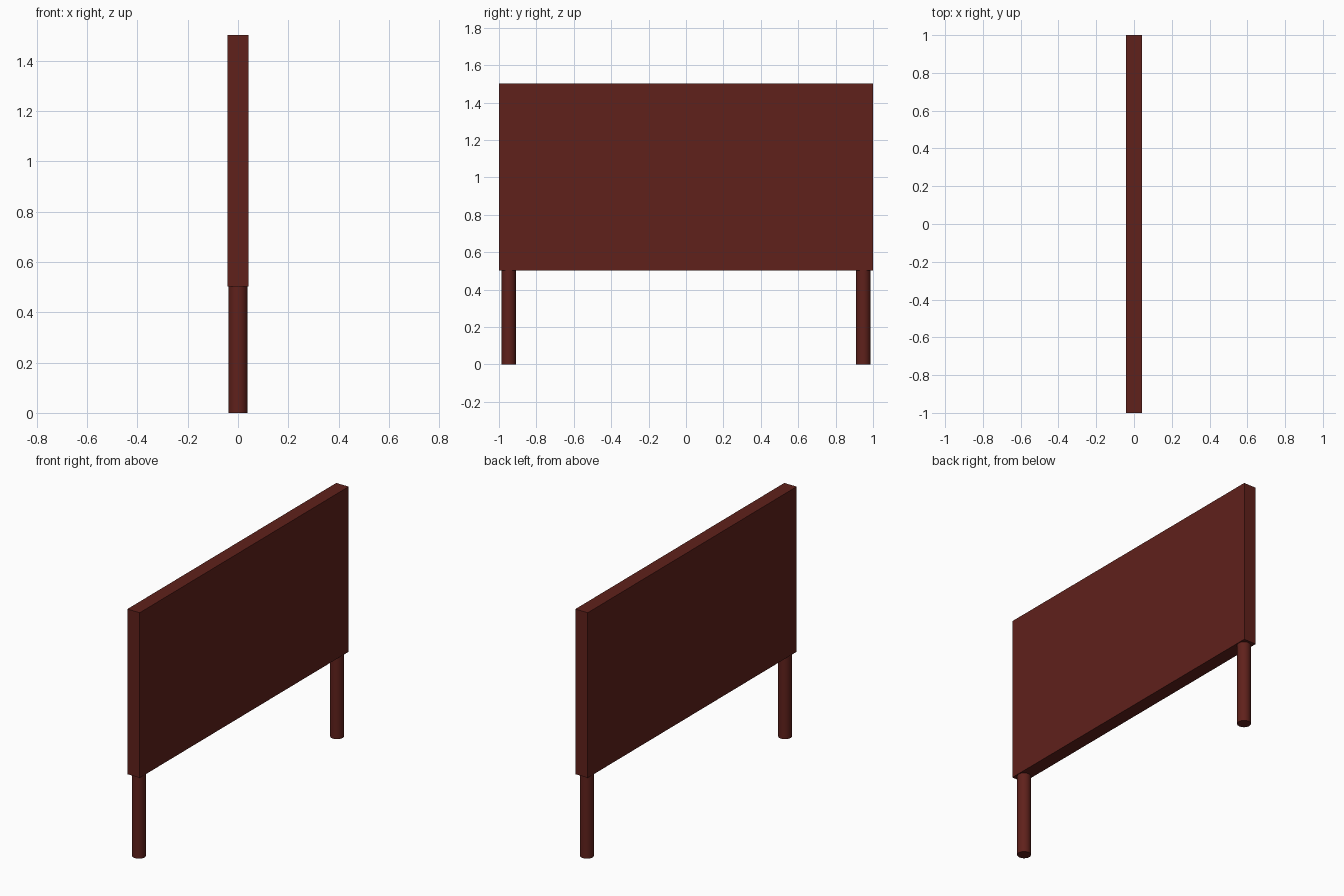
import bpy

if "Cube" in bpy.data.objects:
    bpy.data.objects.remove(bpy.data.objects["Cube"])

# Dark red paint
paint = bpy.data.materials.new("dark_red")
paint.diffuse_color = (0.115, 0.015, 0.011, 1.0)
paint.use_nodes = True
paint.node_tree.nodes["Principled BSDF"].inputs["Base Color"].default_value = paint.diffuse_color

PANEL_BOTTOM, PANEL_TOP = 0.503, 1.503
LEG_RADIUS, LEG_Y = 0.038, 0.948

# Flat board
bpy.ops.mesh.primitive_cube_add(size=1, location=(0, 0, (PANEL_BOTTOM + PANEL_TOP) / 2))
panel = bpy.context.object
panel.name = "panel"
panel.scale = (0.083, 2.0, PANEL_TOP - PANEL_BOTTOM)
bpy.ops.object.transform_apply(location=False, rotation=False, scale=True)
panel.data.materials.append(paint)

# Round legs, one under each end
for name, side in (("leg_left", -1), ("leg_right", 1)):
    bpy.ops.mesh.primitive_cylinder_add(vertices=32, radius=LEG_RADIUS, depth=PANEL_BOTTOM,
                                        location=(0, side * LEG_Y, PANEL_BOTTOM / 2))
    leg = bpy.context.object
    leg.name = name
    leg.data.materials.append(paint)
    bpy.ops.object.shade_smooth_by_angle()
